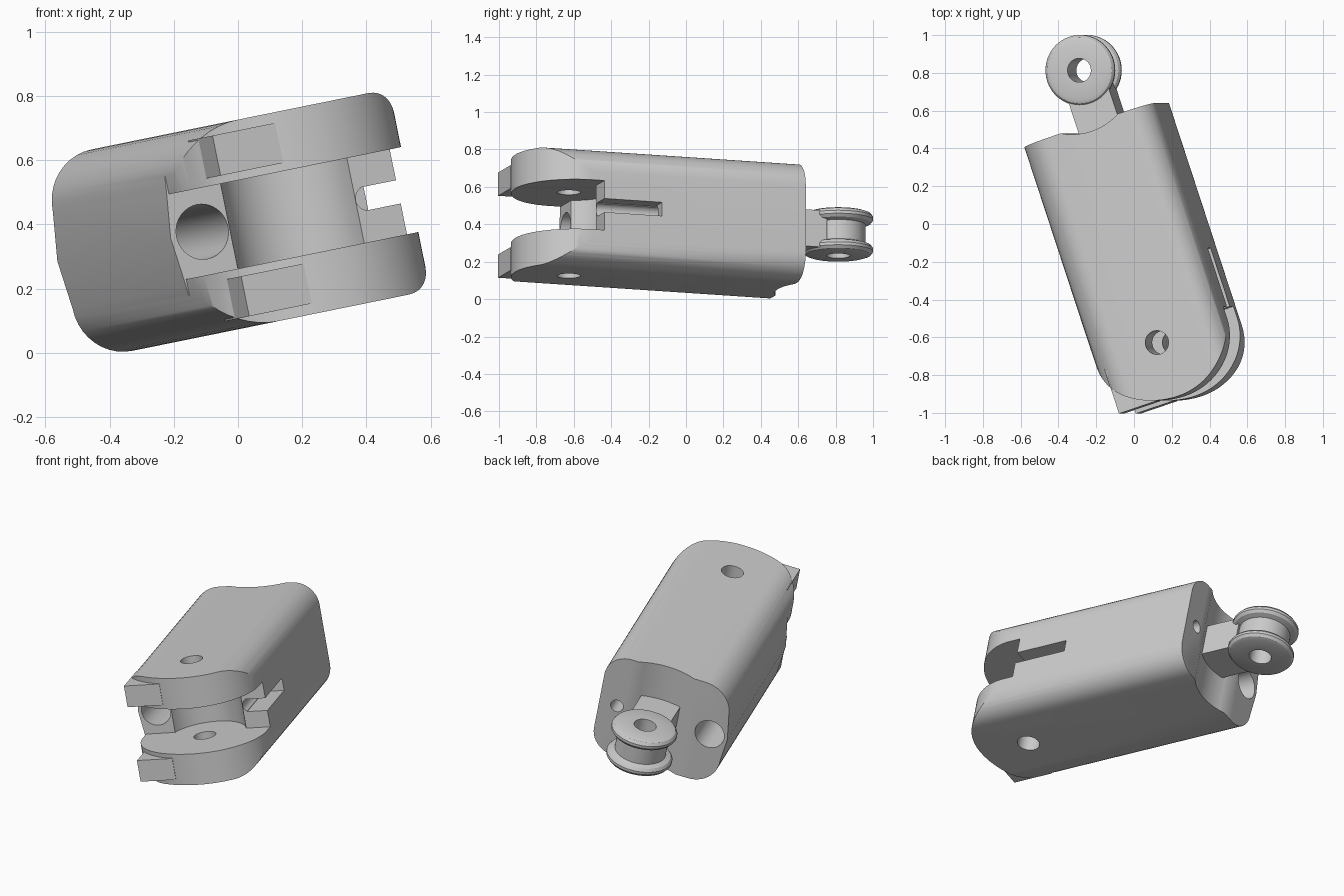
import bpy, bmesh
from math import sin, cos, pi, radians
from mathutils import Matrix, Vector

if "Cube" in bpy.data.objects:
    bpy.data.objects.remove(bpy.data.objects["Cube"])

# Local frame: x = across, y = along the link, z = pin direction
POSE = (Matrix.Translation((0, 0, 0.4)) @ Matrix.Rotation(radians(-11.5), 4, 'Y')
        @ Matrix.Rotation(radians(18.5), 4, 'Z'))
PIN_NEAR, PIN_FAR = (-0.02, -0.655), (0, 0.858)


def make(name, bm):
    bmesh.ops.recalc_face_normals(bm, faces=bm.faces)
    me = bpy.data.meshes.new(name)
    bm.to_mesh(me)
    bm.free()
    ob = bpy.data.objects.new(name, me)
    bpy.context.collection.objects.link(ob)
    return ob


def prism(name, pts, axis, lo, hi):
    """Extrude a 2D outline along y (points are x, z) or z (points are x, y)."""
    bm = bmesh.new()
    vs = [bm.verts.new((p, lo, q) if axis == 'Y' else (p, q, lo)) for p, q in pts]
    new = bmesh.ops.extrude_face_region(bm, geom=[bm.faces.new(vs)])['geom']
    step = Vector((0, hi - lo, 0) if axis == 'Y' else (0, 0, hi - lo))
    bmesh.ops.translate(bm, vec=step, verts=[g for g in new if isinstance(g, bmesh.types.BMVert)])
    return make(name, bm)


def box(name, x0, x1, y0, y1, z0, z1):
    return prism(name, [(x0, y0), (x1, y0), (x1, y1), (x0, y1)], 'Z', z0, z1)


def arc(cx, cy, rx, ry, a0, a1, n=10):
    return [(cx + rx * cos(radians(a0 + (a1 - a0) * i / n)),
             cy + ry * sin(radians(a0 + (a1 - a0) * i / n))) for i in range(n + 1)]


def rod(c, r, axis, lo, hi):
    return prism('cutter', arc(*c, r, r, 0, 360, 48)[:-1], axis, lo, hi)


def boolean(ob, other, op='DIFFERENCE'):
    other.hide_render = True
    m = ob.modifiers.new('bool', 'BOOLEAN')
    m.operation, m.object, m.solver = op, other, 'EXACT'
    bpy.context.view_layer.objects.active = ob
    bpy.ops.object.modifier_apply(modifier=m.name)
    bpy.data.objects.remove(other)


# Body: rounded cross-section trimmed by an elliptical fork end
upper = arc(0.205, 0.18, 0.14, 0.14, 0, 90) + arc(-0.235, 0.155, 0.165, 0.165, 90, 180)
section = upper + [(-0.418, 0)] + [(x, -z) for x, z in reversed(upper)]
body = prism('link_body', section, 'Y', -1.1, 0.56)
plan = ([(0.5, 0.7), (-0.5, 0.7), (-0.5, -0.575), (-0.395, -0.575)]
        + arc(0, -0.64, 0.395, 0.32, 180, 270, 20)
        + arc(0, -0.64, 0.345, 0.32, 270, 360, 20)[1:] + [(0.345, -0.575), (0.5, -0.575)])
boolean(body, prism('plan', plan, 'Z', -0.6, 0.6), 'INTERSECT')

# Stop tabs on both prongs
for z0, z1 in ((0.16, 0.287), (-0.287, -0.16)):
    boolean(body, box('tab', -0.34, -0.13, -0.945, -0.7, z0, z1), 'UNION')

# Fork gap with round clearance, pin hole, far clearance
boolean(body, box('gap', -0.6, 0.6, -1.2, -0.575, -0.135, 0.135))
boolean(body, rod((-0.01, -0.65), 0.225, 'Z', -0.135, 0.135))
boolean(body, rod(PIN_NEAR, 0.063, 'Z', -0.6, 0.6))
boolean(body, rod(PIN_FAR, 0.34, 'Z', -0.6, 0.6))

# Lengthwise cord holes and the side groove
boolean(body, rod((-0.312, 0), 0.086, 'Y', -0.8, 0.8))
boolean(body, rod((0.24, 0), 0.037, 'Y', -0.8, 0.8))
boolean(body, box('groove', 0.225, 0.6, -0.8, -0.25, -0.037, 0.037))

# Stem joining the body to the pulley
stem = box('pulley_stem', -0.112, 0.118, 0.45, 0.755, -0.1, 0.1)

# Grooved pulley: closed profile spun round the far pin
half = [(0.063, 0.117), (0.155, 0.117), (0.175, 0.11), (0.187, 0.094),
        (0.187, 0.078), (0.175, 0.062), (0.145, 0.052)]
profile = half + [(r, -z) for r, z in reversed(half)]
N = 56
bm = bmesh.new()
rings = [[bm.verts.new((PIN_FAR[0] + r * cos(2 * pi * i / N), PIN_FAR[1] + r * sin(2 * pi * i / N), z))
          for r, z in profile] for i in range(N)]
for i in range(N):
    a, b = rings[i], rings[(i + 1) % N]
    for j in range(len(profile)):
        k = (j + 1) % len(profile)
        bm.faces.new((a[j], b[j], b[k], a[k]))
pulley = make('pulley', bm)

# Pose everything and shade
bpy.ops.object.select_all(action='DESELECT')
for ob in (body, stem, pulley):
    ob.data.transform(POSE)
    ob.select_set(True)
bpy.context.view_layer.objects.active = body
bpy.ops.object.shade_smooth_by_angle(angle=radians(30))
